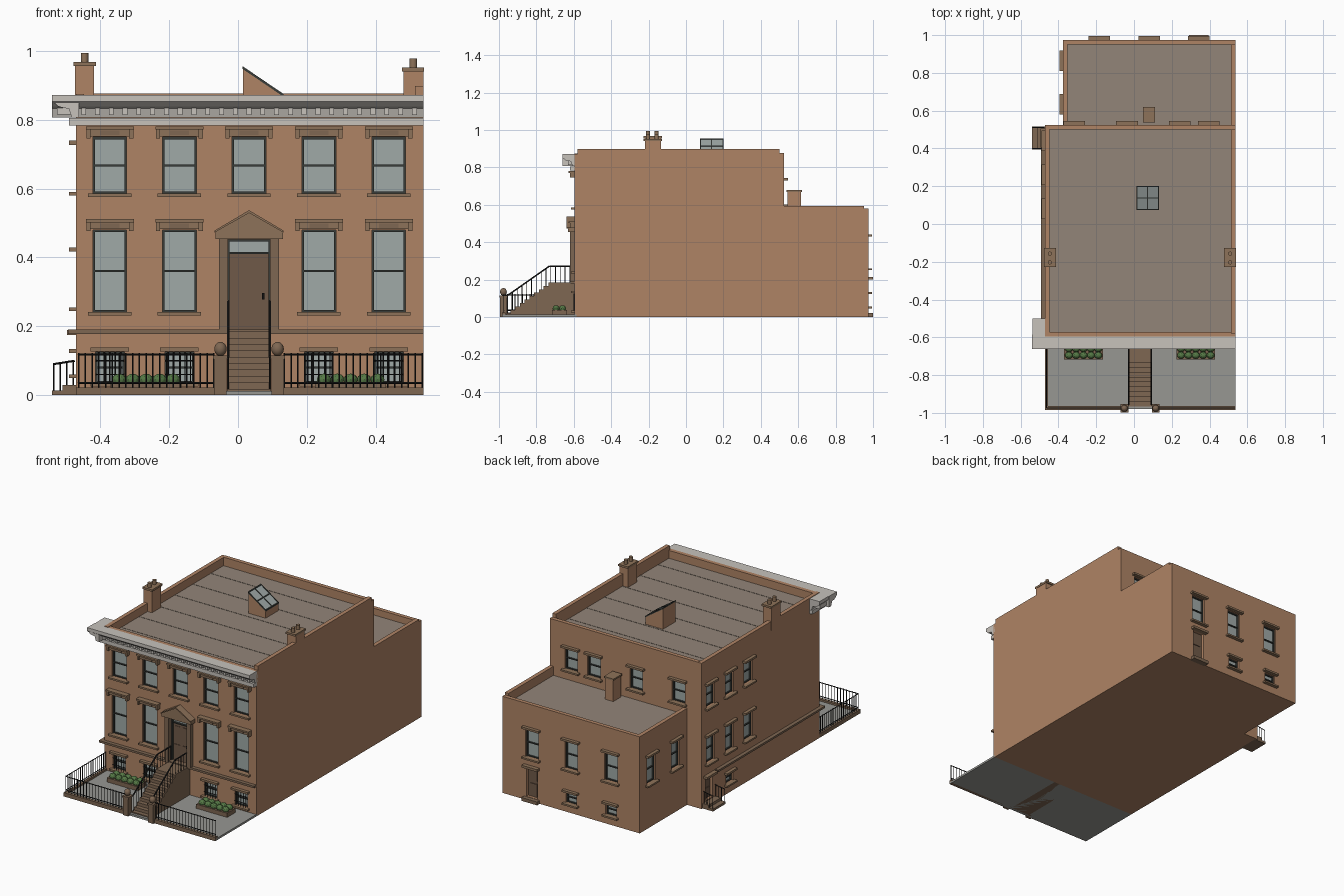
import bpy, bmesh, math
from mathutils import Matrix, Vector

if "Cube" in bpy.data.objects:
    bpy.data.objects.remove(bpy.data.objects["Cube"])

COL = {'brick': (.43, .23, .13), 'stone': (.21, .135, .085), 'hood': (.27, .17, .10), 'pale': (.57, .54, .50),
       'glass': (.35, .40, .39), 'frame': (.04, .045, .04), 'iron': (.015, .015, .015), 'roof': (.29, .235, .19),
       'paving': (.31, .31, .29), 'door': (.16, .10, .065), 'leaf': (.09, .19, .06)}
MATS = {}
for k, c in COL.items():
    MATS[k] = bpy.data.materials.new(k)
    MATS[k].diffuse_color = (*c, 1)
parts = {}   # part name -> (bmesh, material)


def bag(name, mat):
    if name not in parts:
        parts[name] = (bmesh.new(), mat)
    return parts[name][0]


def box(name, mat, x0, x1, y0, y1, z0, z1):
    m = Matrix.Translation(((x0+x1)/2, (y0+y1)/2, (z0+z1)/2)) @ Matrix.Diagonal((abs(x1-x0), abs(y1-y0), abs(z1-z0), 1))
    bmesh.ops.create_cube(bag(name, mat), size=1, matrix=m)


def bar(name, mat, p, q, r, n=6):
    p, q = Vector(p), Vector(q)
    m = Matrix.Translation((p+q)/2) @ (q-p).to_track_quat('Z', 'Y').to_matrix().to_4x4()
    bmesh.ops.create_cone(bag(name, mat), cap_ends=True, segments=n, radius1=r, radius2=r, depth=(q-p).length, matrix=m)


def prism(name, mat, pts, fn, t0, t1):
    bm = bag(name, mat)
    a, b = [[bm.verts.new(fn(u, v, t)) for u, v in pts] for t in (t0, t1)]
    fs = [bm.faces.new(a), bm.faces.new(b[::-1])]
    n = len(pts)
    fs += [bm.faces.new((a[i], b[i], b[(i+1) % n], a[(i+1) % n])) for i in range(n)]
    bmesh.ops.recalc_face_normals(bm, faces=fs)


# Wall frames: u runs along the wall, d is distance outward
X0, X1, YF, YM, YR, XE = -.471, .538, -.595, .525, .975, -.375
WALL = {'front': ('y', YF, -1, 'main'), 'back': ('y', YM, 1, 'main'), 'rear': ('y', YR, 1, 'ext'),
        'side': ('x', X0, -1, 'main'), 'wing': ('x', XE, -1, 'ext')}


def wbox(w, name, mat, u0, u1, d0, d1, z0, z1):
    ax, o, s, _ = WALL[w]
    a, b = sorted((o+s*d0, o+s*d1))
    if ax == 'y':
        box(name, mat, u0, u1, a, b, z0, z1)
    else:
        box(name, mat, a, b, u0, u1, z0, z1)


def opening(w, u, hw, z0, z1):
    wbox(w, 'cut_'+WALL[w][3], 'frame', u-hw, u+hw, -.03, .02, z0, z1)


def window(w, u, hw, z0, z1, style='plain'):
    opening(w, u, hw, z0, z1)
    t, n = .006, w+'_window_frames'
    wbox(w, w+'_window_glass', 'glass', u-hw, u+hw, -.034, -.02, z0, z1)
    for s in (-1, 1):
        wbox(w, n, 'frame', u+s*hw, u+s*(hw-t), -.032, -.01, z0, z1)
    zm = (z0+z1)/2
    for a, b in ((z0, z0+t), (z1-t, z1), (zm-.003, zm+.003)):
        wbox(w, n, 'frame', u-hw, u+hw, -.032, -.012, a, b)
    wbox(w, w+'_window_sills', 'hood', u-hw-.014, u+hw+.014, -.01, .02, z0-.01, z0)
    h = w+'_window_hoods'
    if style == 'grand':    # hood on two brackets with a carved panel
        wbox(w, h, 'hood', u-.07, u+.07, -.005, .032, z1+.022, z1+.031)
        wbox(w, h, 'hood', u-.062, u+.062, -.005, .018, z1+.002, z1+.022)
        wbox(w, w+'_hood_panels', 'stone', u-.028, u+.028, 0, .022, z1+.006, z1+.019)
        for s in (-1, 1):
            wbox(w, h, 'hood', u+s*.056, u+s*.068, -.005, .026, z1-.004, z1+.022)
    else:
        wbox(w, h, 'hood', u-hw-.014, u+hw+.014, -.005, .02, z1+.002, z1+.014)


def back_door(w, u, hw, z0, z1):
    opening(w, u, hw, z0, z1)
    wbox(w, w+'_door', 'door', u-hw, u+hw, -.034, -.018, z0, z1)
    for a, b in ((.03, .45), (.55, .95)):
        wbox(w, w+'_door', 'door', u-hw*.7, u+hw*.7, -.02, -.014, z0+(z1-z0)*a, z0+(z1-z0)*b)
    wbox(w, w+'_window_hoods', 'hood', u-hw-.016, u+hw+.016, -.005, .025, z1, z1+.014)


# Base, building masses, roofs
box('ground_slab', 'paving', X0, X1, -.98, YF+.01, 0, .012)
box('main_block', 'brick', X0, X1, YF, YM, 0, .822)
box('rear_extension', 'brick', XE, X1, YM-.01, YR, 0, .537)
T = .024
box('main_roof', 'roof', X0+.01, X1-.01, YF+.01, YM-.01, .815, .825)
box('extension_roof', 'roof', XE+.01, X1-.01, YM, YR-.01, .53, .54)
for i in range(6):
    y = -.47+i*.17
    box('roof_seams', 'roof', X0+T, X1-T, y-.002, y+.002, .824, .8265)

# Parapets; the right party wall stands higher
P = 'parapet'
box(P, 'brick', X0, X0+T, YF, YM, .82, .875)
box(P, 'brick', X0+T, X1, YF, YF+T, .82, .872)
box(P, 'brick', X0+T, X1, YM-T, YM, .82, .876)
box(P, 'brick', X1-T, X1, YF+.015, YM-T, .82, .898)
E = 'extension_parapet'
box(E, 'brick', XE, XE+T, YM, YR, .535, .58)
box(E, 'brick', XE+T, X1, YR-T, YR, .535, .58)
box(E, 'brick', X1-T, X1, YM, YR-T, .535, .594)

# Front windows
COLS = [-.372, -.17, .032, .235, .438]
for i, u in enumerate(COLS):
    window('front', u, .049, .585, .749, 'grand')
    if i != 2:
        window('front', u, .049, .242, .48, 'grand')
        window('front', u, .042, .035, .125)
        for k in range(5):
            x = u-.032+k*.016
            bar('basement_window_bars', 'iron', (x, YF-.004, .035), (x, YF-.004, .125), .002, 4)
        for z in (.06, .1):
            bar('basement_window_bars', 'iron', (u-.042, YF-.004, z), (u+.042, YF-.004, z), .002, 4)

# Side, wing and rear windows and doors
for v in (.44, .26, .08):
    window('side', v, .04, .59, .725)
    window('side', v, .04, .255, .415)
window('side', .26, .035, .06, .12)
back_door('side', .455, .034, .035, .175)
for v in (.865, .635):
    window('wing', v, .04, .265, .43)
for u in (-.317, -.037, .243, .395):
    window('back', u, .043, .6, .728)
for u in (-.185, .08, .342):
    window('rear', u, .043, .26, .428)
for u in (-.185, .08):
    window('rear', u, .036, .055, .12)
back_door('rear', .342, .036, .022, .2)
wbox('rear', 'rear_step', 'stone', .29, .394, -.01, .025, 0, .02)

# Side stoop with railing
box('side_steps', 'stone', -.54, X0+.01, .395, .515, 0, .014)
box('side_steps', 'stone', -.51, X0+.01, .395, .515, .014, .03)
for y in (.4, .51):
    for k in range(4):
        x = -.535+k*.019
        bar('side_stoop_rail', 'iron', (x, y, .012), (x, y, .09+k*.003), .002, 4)
    bar('side_stoop_rail', 'iron', (-.537, y, .09), (-.474, y, .1), .003, 4)

# Water table
wbox('front', 'water_table', 'stone', X0-.022, X1, -.005, .022, .178, .19)
wbox('side', 'water_table', 'stone', YF-.022, .395, -.005, .022, .178, .19)

# Cornice, dentils, frieze band
prof = [(-.01, .872), (.066, .872), (.066, .852), (.05, .838), (.036, .834), (.02, .832), (.012, .806), (-.01, .806)]
prism('cornice', 'pale', prof, lambda d, z, t: (t, YF-d, z), -.54, X1)
prism('cornice', 'pale', prof, lambda d, z, t: (X0-d, t, z), -.5, YF-.064)
box('cornice', 'pale', -.525, X0, -.52, YF-.03, .815, .84)
box('cornice', 'pale', -.49, X1, YF-.024, YF+.005, .783, .805)
box('cornice', 'pale', -.49, X0, YF, -.5, .783, .805)
for k in range(25):
    x = -.448+k*.04
    box('dentils', 'pale', x-.007, x+.007, YF-.036, YF, .813, .836)

# Entrance: door, transom, pilasters, pediment
D = .032
opening('front', D, .062, .187, .452)
wbox('front', 'front_door', 'door', D-.056, D+.056, -.034, -.015, .187, .41)
for s in (-1, 1):
    for a, b in ((.205, .285), (.3, .395)):
        wbox('front', 'front_door', 'door', D+s*.01, D+s*.046, -.02, -.012, a, b)
    wbox('front', 'door_frame', 'frame', D+s*.056, D+s*.062, -.032, -.005, .187, .452)
    wbox('front', 'door_surround', 'stone', D+s*.061, D+s*.087, -.01, .025, .187, .455)
wbox('front', 'door_frame', 'frame', D-.062, D+.062, -.032, -.008, .41, .416)
wbox('front', 'door_frame', 'frame', D-.062, D+.062, -.032, -.008, .446, .452)
wbox('front', 'transom_glass', 'glass', D-.056, D+.056, -.034, -.02, .416, .446)
bar('door_handle', 'iron', (.073, YF+.006, .278), (.073, YF+.006, .296), .004)
prism('pediment', 'hood', [(D-.098, .454), (D-.098, .476), (D, .533), (D+.098, .476), (D+.098, .454)],
      lambda x, z, t: (x, YF-t, z), -.01, .035)
prism('pediment', 'hood', [(D-.1, .472), (D-.1, .478), (D, .537), (D+.1, .478), (D+.1, .472), (D, .529)],
      lambda x, z, t: (x, YF-t, z), -.005, .043)

# Front stoop: steps, newels with ball tops, handrails
N, rise = 10, .0185
for k in range(N):
    box('front_steps', 'stone', D-.064, D+.064, -.965+k*.0255, YF+.01, k*rise, (k+1)*rise)
for s in (-1, 1):
    x = D+s*.083
    box('newel_posts', 'stone', x-.018, x+.018, -.995, -.957, 0, .108)
    box('newel_posts', 'stone', x-.021, x+.021, -.998, -.954, .105, .115)
    bmesh.ops.create_uvsphere(bag('newel_balls', 'stone'), u_segments=16, v_segments=10, radius=.018,
                              matrix=Matrix.Translation((x, -.976, .134)) @ Matrix.Diagonal((1, 1, 1.15, 1)))
    x = D+s*.06
    A, B, C = (x, -.958, .112), (x, -.73, .272), (x, YF, .272)
    bar('stoop_handrails', 'iron', A, B, .004)
    bar('stoop_handrails', 'iron', B, C, .004)
    for k in range(15):
        y = -.953+k*.0255
        top = .112+(min(y, -.73)+.958)*.16/.228
        bar('stoop_balusters', 'iron', (x, y, min(N, k+1)*rise-.004), (x, y, top), .002, 4)

# Area fence on a curb


def fence(p, q):
    p, q = Vector(p), Vector(q)
    n = round((q-p).length/.02)
    for k in range(n+1):
        c = p.lerp(q, k/n)
        bar('fence_pickets', 'iron', c+Vector((0, 0, .02)), c+Vector((0, 0, .122)), .0022, 4)
    for z in (.036, .118):
        bar('fence_rails', 'iron', p+Vector((0, 0, z)), q+Vector((0, 0, z)), .003, 4)


fence((-.463, -.974, 0), (-.07, -.974, 0))
fence((.134, -.974, 0), (.535, -.974, 0))
fence((-.463, -.974, 0), (-.463, YF, 0))
box('fence_curb', 'stone', X0, -.065, -.984, -.964, 0, .023)
box('fence_curb', 'stone', .13, X1, -.984, -.964, 0, .023)
box('fence_curb', 'stone', X0, X0+.017, -.97, YF, 0, .023)

# Planters
for cx in (-.267, .327):
    box('planters', 'stone', cx-.103, cx+.103, -.717, -.637, .008, .037)
    for k in range(5):
        for y in (-.695, -.66):
            bmesh.ops.create_icosphere(bag('shrubs', 'leaf'), subdivisions=2, radius=.021, matrix=Matrix.Translation(
                (cx-.078+k*.039, y, .045)) @ Matrix.Diagonal((1, .9, .85, 1)))

# Chimneys and pots
for x0, x1, z in ((X0-.002, -.418, .955), (.48, X1, .94)):
    box('chimneys', 'brick', x0, x1, -.22, -.135, .82, z)
    box('chimney_caps', 'hood', x0-.004, min(x1+.006, .54), -.227, -.128, z, z+.012)
    for y in (-.203, -.157):
        bar('chimney_pots', 'hood', ((x0+x1)/2, y, z+.01), ((x0+x1)/2, y, z+.038), .011, 12)
box('rear_chimney', 'brick', .053, .107, .542, .615, .53, .668)
box('rear_chimney_cap', 'hood', .048, .112, .537, .62, .668, .678)

# Skylight wedge
prism('skylight_base', 'brick', [(.015, .82), (.015, .947), (.13, .869), (.13, .82)], lambda x, z, t: (x, t, z), .077, .198)


def pane(name, mat, a, b, y0, y1, h):
    za, zb = (.947-(s-.015)*.678 for s in (a, b))
    prism(name, mat, [(a, za-.001), (a, za+h), (b, zb+h), (b, zb-.001)], lambda x, z, t: (x, t, z), y0, y1)


pane('skylight_glass', 'glass', .015, .13, .077, .198, .004)
for a in (.013, .07, .127):
    pane('skylight_bars', 'frame', a, a+.005, .075, .2, .007)
for y in (.075, .135, .195):
    pane('skylight_bars', 'frame', .013, .132, y, y+.005, .007)

# Turn every bag into an object
objs = {}
for name, (bm, mat) in parts.items():
    me = bpy.data.meshes.new(name)
    bm.to_mesh(me)
    bm.free()
    me.materials.append(MATS[mat])
    objs[name] = bpy.data.objects.new(name, me)
    bpy.context.collection.objects.link(objs[name])
    if name in ('newel_balls', 'chimney_pots'):
        bpy.context.view_layer.objects.active = objs[name]
        bpy.ops.object.select_all(action='DESELECT')
        objs[name].select_set(True)
        bpy.ops.object.shade_smooth_by_angle(angle=math.radians(40))

# Cut the window and door recesses
for body, cut in (('main_block', 'cut_main'), ('rear_extension', 'cut_ext')):
    ob, c = objs[body], objs[cut]
    m = ob.modifiers.new('recesses', 'BOOLEAN')
    m.object, m.operation, m.solver = c, 'DIFFERENCE', 'EXACT'
    c.data.materials[0] = MATS['brick']
    c.hide_render = True
    bpy.context.view_layer.objects.active = ob
    bpy.ops.object.modifier_apply(modifier=m.name)
    bpy.data.objects.remove(c)

for m in bpy.data.materials:
    if m.users and not m.is_grease_pencil:
        m.use_nodes = True
        m.node_tree.nodes["Principled BSDF"].inputs["Base Color"].default_value = m.diffuse_color
